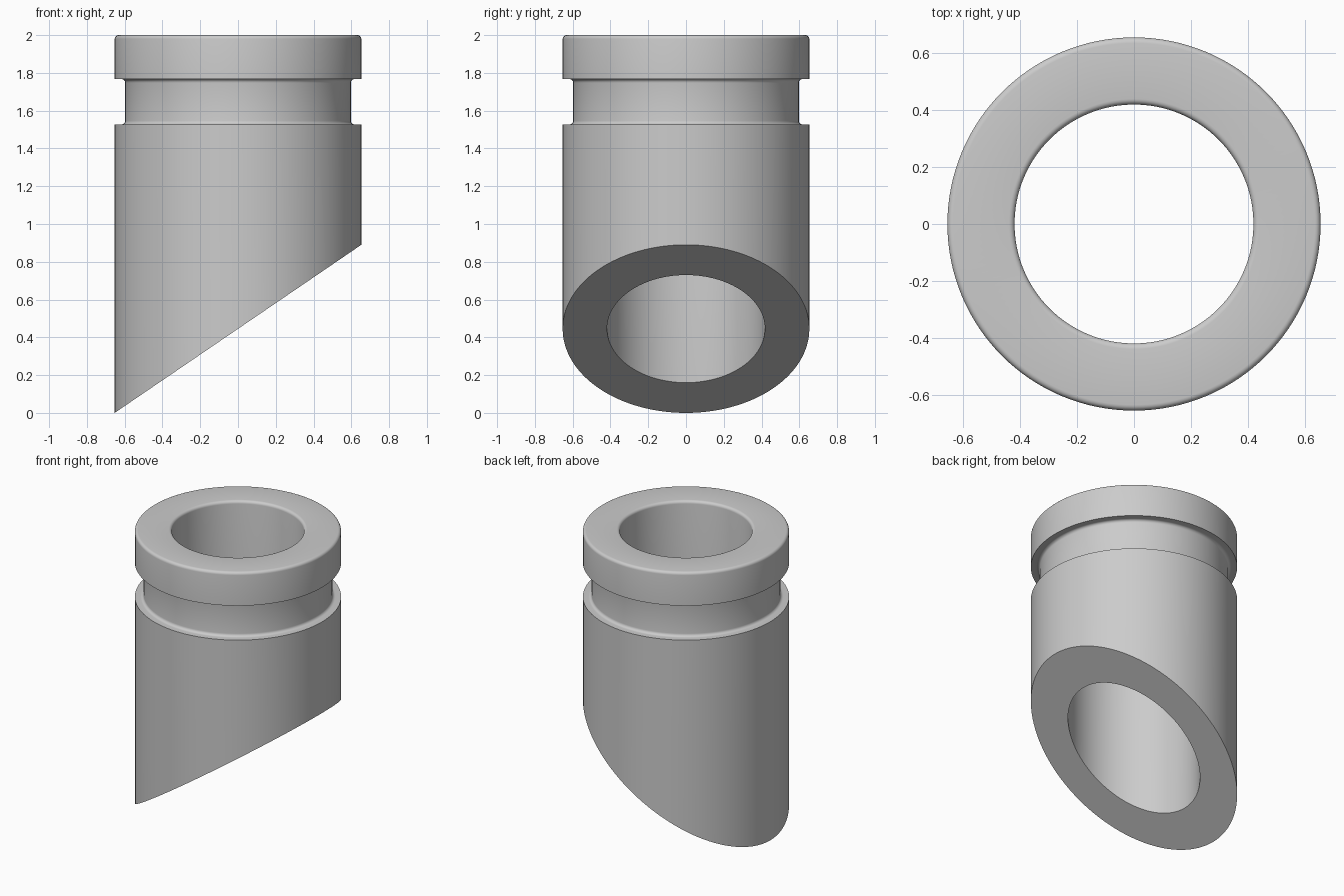
import bpy
import bmesh
from math import sin, cos, pi, radians

cube = bpy.data.objects.get("Cube")
if cube:
    bpy.data.objects.remove(cube, do_unlink=True)

OUTER, INNER, GROOVE = 0.653, 0.418, 0.597
TOP, GROOVE_TOP, GROOVE_BOTTOM = 2.0, 1.767, 1.527
CUT_RISE = 0.89
ROUND = 0.02
SEGMENTS = 128


def arc(r, z, start, end, steps=5):
    """Quarter-round profile points about the centre (r, z)."""
    angles = [radians(start + (end - start) * i / steps) for i in range(steps + 1)]
    return [(r + ROUND * cos(a), z + ROUND * sin(a)) for a in angles]


# Wall profile from the outer bottom, over the rim, to the inner bottom
profile = [(OUTER, None), (OUTER, GROOVE_BOTTOM)]
profile += arc(GROOVE + ROUND, GROOVE_BOTTOM + ROUND, 270, 180)
profile += arc(GROOVE + ROUND, GROOVE_TOP - ROUND, 180, 90)
profile += [(OUTER, GROOVE_TOP)]
profile += arc(OUTER - ROUND, TOP - ROUND, 0, 90)
profile += arc(INNER + ROUND, TOP - ROUND, 90, 180)
profile += [(INNER, None)]

# Revolve the profile; open-ended points land on the slanted cut
bm = bmesh.new()
rings = []
for r, z in profile:
    ring = []
    for i in range(SEGMENTS):
        a = 2 * pi * i / SEGMENTS
        x, y = r * cos(a), r * sin(a)
        height = CUT_RISE * (x + OUTER) / (2 * OUTER) if z is None else z
        ring.append(bm.verts.new((x, y, height)))
    rings.append(ring)
for k, ring in enumerate(rings):
    after = rings[(k + 1) % len(rings)]
    for i in range(SEGMENTS):
        j = (i + 1) % SEGMENTS
        bm.faces.new((ring[i], ring[j], after[j], after[i]))
bmesh.ops.recalc_face_normals(bm, faces=bm.faces[:])

mesh = bpy.data.meshes.new("angled_tube")
bm.to_mesh(mesh)
bm.free()
tube = bpy.data.objects.new("angled_tube", mesh)
bpy.context.collection.objects.link(tube)

# Plain grey material
grey = bpy.data.materials.new("light_grey")
grey.use_nodes = True
colour = (0.6, 0.6, 0.6, 1)
grey.diffuse_color = colour
grey.node_tree.nodes["Principled BSDF"].inputs["Base Color"].default_value = colour
mesh.materials.append(grey)

# Smooth walls with crisp edges at the cut and groove lips
bpy.ops.object.select_all(action='DESELECT')
tube.select_set(True)
bpy.context.view_layer.objects.active = tube
bpy.ops.object.shade_smooth_by_angle(angle=radians(30))
